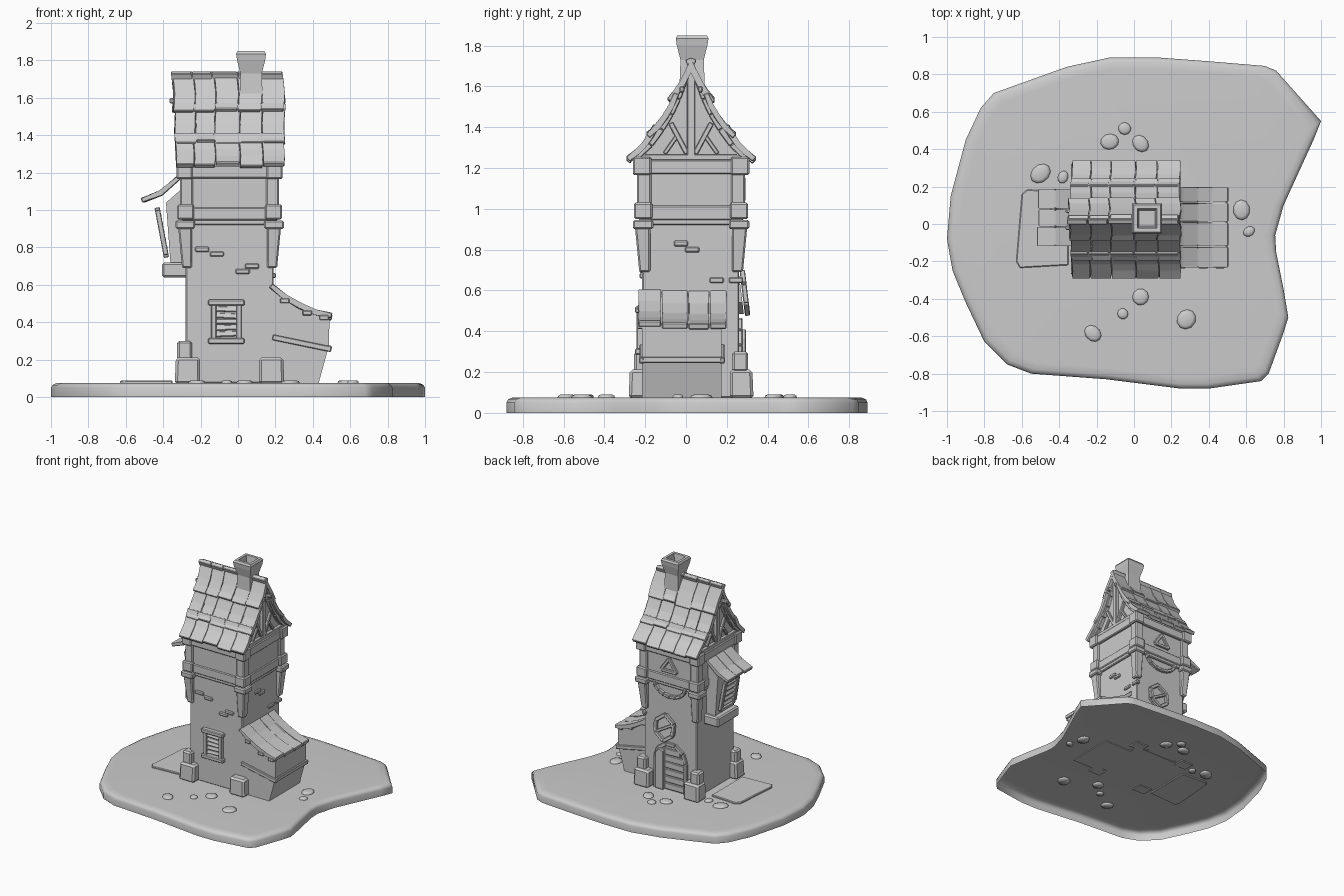
import bpy, bmesh, math, random
from mathutils import Vector

if "Cube" in bpy.data.objects:
    bpy.data.objects.remove(bpy.data.objects["Cube"])

random.seed(4)
R = random.uniform
CX, CY = -0.045, 0.025          # tower centre
mat = bpy.data.materials.new("plain grey")
mat.diffuse_color = (0.6, 0.6, 0.6, 1)
mat.use_nodes = True
mat.node_tree.nodes["Principled BSDF"].inputs["Base Color"].default_value = mat.diffuse_color


def finish(name, bm, bevel=0.0):
    if bevel:
        bmesh.ops.bevel(bm, geom=bm.edges[:], offset=bevel, segments=1, affect='EDGES')
    bmesh.ops.recalc_face_normals(bm, faces=bm.faces[:])
    me = bpy.data.meshes.new(name)
    bm.to_mesh(me)
    bm.free()
    me.materials.append(mat)
    ob = bpy.data.objects.new(name, me)
    bpy.context.collection.objects.link(ob)
    return ob


def loft(name, rings, bevel=0.0, bottom=True):
    """Solid through rings of equal point count, optionally open below."""
    bm = bmesh.new()
    vs = [[bm.verts.new(p) for p in r] for r in rings]
    n = len(vs[0])
    for a, b in zip(vs, vs[1:]):
        for i in range(n):
            bm.faces.new((a[i], a[(i + 1) % n], b[(i + 1) % n], b[i]))
    if bottom:
        bm.faces.new(vs[0])
    bm.faces.new(vs[-1])
    return finish(name, bm, bevel)


def prism(name, pts, axis, lo, hi, bevel=0.0):
    put = {'x': lambda p, h: (h, p[0], p[1]), 'y': lambda p, h: (p[0], h, p[1]),
           'z': lambda p, h: (p[0], p[1], h)}[axis]
    return loft(name, [[put(p, lo) for p in pts], [put(p, hi) for p in pts]], bevel)


def rect(x0, x1, y0, y1, z):
    return [(x0, y0, z), (x1, y0, z), (x1, y1, z), (x0, y1, z)]


def box(name, x0, x1, y0, y1, z0, z1, bevel=0.006):
    return loft(name, [rect(x0, x1, y0, y1, z0), rect(x0, x1, y0, y1, z1)], bevel)


def beam(name, p, q, w, d, hint, bevel=0.004):
    """Bar from p to q, d thick along hint and w wide across it."""
    p, q, h = Vector(p), Vector(q), Vector(hint)
    a = (q - p).normalized()
    s = a.cross(h).normalized() * w / 2
    h = s.cross(a).normalized() * d / 2
    return loft(name, [[e + s + h, e - s + h, e - s - h, e + s - h] for e in (p, q)], bevel)


def chain(name, pts, w, d, hint, closed=False):
    for a, b in zip(pts, pts[1:] + pts[:1] if closed else pts[1:]):
        beam(name, a, b, w, d, hint)


def slab(pts, t):
    """Polyline thickened downwards into a polygon."""
    low = []
    for i, p in enumerate(pts):
        a, b = Vector(pts[max(i - 1, 0)]), Vector(pts[min(i + 1, len(pts) - 1)])
        d = (b - a).normalized()
        n = Vector((d.y, -d.x))
        n = -n if n.y > 0 else n
        low.append(tuple(Vector(p) + n * t))
    return pts + low[::-1]


# ground: a shell with rounded rim, open underneath
out = [(-1, -.08), (-.98, .15), (-.9, .45), (-.82, .62), (-.75, .70), (-.36, .84), (-.13, .89),
       (.13, .89), (.4, .87), (.70, .845), (.76, .82), (1, .55), (.96, .45), (.8, .1), (.755, -.06),
       (.76, -.15), (.8, -.35), (.825, -.5), (.8, -.58), (.72, -.8), (.68, -.84), (.4, -.88),
       (.25, -.88), (-.15, -.83), (-.55, -.8), (-.68, -.75), (-.8, -.63), (-.9, -.42), (-.97, -.25)]
ground = loft("ground", [[(x * k, y * k, z) for x, y in out] for k, z in
                         ((1, 0), (1, .05), (.992, .065), (.972, .074), (.93, .076))], bottom=False)
ground.data.shade_smooth()

# flat paving pad and loose stones
prism("paving_pad", [(-.63, -.2), (-.61, -.235), (-.35, -.22), (-.35, .17), (-.57, .185), (-.6, .16)],
      'z', .066, .089, .005)
for x, y, r in ((-.5, .27, .06), (-.38, .25, .035), (-.13, .44, .05), (-.05, .51, .035), (.035, .43, .05),
                (.575, .075, .055), (.615, -.04, .033), (.035, -.39, .045), (-.06, -.48, .03),
                (-.22, -.585, .05), (.28, -.51, .055)):
    ph, sq = R(0, 3), R(.75, 1)
    ring = [(r * math.cos(i * .628), r * sq * math.sin(i * .628)) for i in range(10)]
    ring = [(u * math.cos(ph) - v * math.sin(ph), u * math.sin(ph) + v * math.cos(ph)) for u, v in ring]
    stone = loft("stone", [[(x + u * k, y + v * k, z) for u, v in ring] for k, z in
                           ((.9, .064), (1, .075), (.9, .085), (.65, .09))])
    stone.data.shade_smooth()

# tower walls
box("lower_wall", -.28, .19, -.215, .26, .074, .93)
box("upper_wall", -.295, .205, -.225, .275, .92, 1.24)
box("middle_belt", -.303, .213, -.233, .283, .945, 1.015)
box("top_belt", -.32, .225, -.25, .295, 1.17, 1.24)

# corners: foot stones, brackets, caps and posts, mirrored about the centre
for sx in (-1, 1):
    for sy in (-1, 1):
        def corner(name, hx, hy, wx, wy, z0, z1, k=1.0, bevel=.008):
            rs = []
            for z, s in ((z0, k), (z1, 1)):
                ox, oy = CX + sx * (hx - .03 * (1 - s)), CY + sy * (hy - .03 * (1 - s))
                ix, iy = CX + sx * (hx - wx), CY + sy * (hy - wy)
                rs.append(rect(min(ox, ix), max(ox, ix), min(oy, iy), max(oy, iy), z))
            loft(name, rs, bevel)
        corner("foot_stone", .287, .30, .13, .11, .07, .212, 1.2, .014)
        if sx * sy > 0 or sy > 0:
            corner("upper_foot_stone", .28, .28, .08, .08, .2, .3, 1, .012)
        corner("corner_bracket", .275, .275, .075, .075, .69, .91, .3)
        corner("lower_cap", .29, .285, .105, .10, .90, .945)
        corner("upper_cap", .28, .28, .09, .09, .95, 1.03)
        corner("corner_post", .265, .265, .07, .07, 1.02, 1.18)
        corner("top_cap", .283, .285, .085, .09, 1.165, 1.255)

# gable walls and timber framing
prism("gable_wall", [(CY - .25, 1.23), (CY + .25, 1.23), (CY + .15, 1.38), (CY + .06, 1.55),
                     (CY, 1.69), (CY - .06, 1.55), (CY - .15, 1.38)], 'x', -.285, .195)
for x in (-.295, .205):
    beam("king_post", (x, CY, 1.24), (x, CY, 1.67), .04, .03, (1, 0, 0))
    beam("gable_tie", (x, CY - .25, 1.252), (x, CY + .25, 1.252), .03, .03, (1, 0, 0))
    for s in (-1, 1):
        chain("curved_rafter", [(x, CY + s * o, z) for o, z in
              ((.27, 1.25), (.2, 1.315), (.145, 1.39), (.1, 1.465), (.065, 1.54), (.025, 1.65))],
              .03, .04, (1, 0, 0))
        beam("gable_brace", (x, CY + s * .02, 1.27), (x, CY + s * .1, 1.42), .025, .022, (1, 0, 0))
        beam("gable_strut", (x, CY + s * .13, 1.27), (x, CY + s * .06, 1.37), .02, .018, (1, 0, 0))
        box("purlin", x - .07 if x < 0 else x - .02, x + .02 if x < 0 else x + .05,
            CY + s * .045 - .012, CY + s * .045 + .012, 1.57, 1.60)

# main roof: three overlapping rows of five curved tiles on both slopes
rows = [[(.0, 1.742), (.022, 1.69), (.055, 1.625), (.085, 1.575), (.118, 1.535)],
        [(.085, 1.57), (.11, 1.51), (.14, 1.455), (.175, 1.41), (.222, 1.37)],
        [(.185, 1.415), (.21, 1.365), (.24, 1.325), (.275, 1.29), (.32, 1.25)]]
for s in (-1, 1):
    for r, row in enumerate(rows):
        sh = (-.006, .006, 0)[r]
        seams = [x + sh + R(-.008, .008) for x in (-.345, -.235, -.125, .01, .125, .248)]
        for a, b in zip(seams, seams[1:]):
            j, t = R(-.012, .008), .026 + R(0, .006)
            poly = slab([(CY + s * o, z + (j if i == 4 else 0)) for i, (o, z) in enumerate(row)], t)
            ends = [[(x + .008 * math.sin((z - 1.2) * 19), y, z) for y, z in poly]
                    for x in (a + .002, b - .002)]
            loft("roof_tile", ends, .004)

# flared hollow chimney
loft("chimney", [rect(.07 - a, .07 + a, .03 - a, .03 + a, z) for a, z in
                 ((.062, 1.6), (.057, 1.73), (.075, 1.80), (.08, 1.835), (.072, 1.85),
                  (.052, 1.85), (.042, 1.77))])

# lean-to on the right side
prism("lean_to_wall", [(.17, .07), (.43, .07), (.485, .27), (.49, .435), (.34, .47), (.17, .58)],
      'y', -.215, .175)
for y in (-.218, .178):
    beam("lean_to_rail", (.185, y, .32), (.5, y, .255), .03, .022, (0, 1, 0))
    for x, z in ((.25, .515), (.37, .45), (.46, .425)):
        box("purlin_end", x - .025, x + .025, y - .02, y + .02, z - .013, z + .013, .004)
beam("lean_to_end_rail", (.487, -.23, .26), (.487, .19, .26), .03, .025, (1, 0, 0))
cuts = [-.235, -.12, .01, .115, .2]
for a, b in zip(cuts, cuts[1:]):
    j = R(-.01, .008)
    prism("lean_to_tile", slab([(.185, .605 + j / 2), (.26, .54 + j), (.34, .49 + j), (.42, .46 + j),
                                (.505, .443 + j)], .03), 'y', a + .002, b - .002, .005)

# window bay on the left side
prism("bay_wall", [(-.27, .68), (-.36, .70), (-.385, 1.04), (-.27, 1.14)], 'y', -.08, .14)
box("bay_sill", -.405, -.27, -.105, .165, .64, .72, .01)
cuts = [-.12, -.015, .08, .19]
for a, b in zip(cuts, cuts[1:]):
    j = R(-.012, .012)
    prism("bay_tile", slab([(-.51 + j, 1.065), (-.42, 1.10), (-.325, 1.185)], .028), 'y', a + .002, b - .002, .005)
n = (-1, 0, -.2)
chain("shutter_frame", [(-.43, -.05, 1.0), (-.43, .11, 1.0), (-.385, .11, .76), (-.385, -.05, .76)],
      .028, .028, n, True)
for i in range(5):
    t = (i + .8) / 5.6
    p = (-.425 + .045 * t, 1.0 - .24 * t)
    beam("shutter_slat", (p[0], -.05, p[1]), (p[0], .11, p[1]), .026, .012, (-1, 0, .5), .002)

# front louvred window
for z in (.505, .30):
    box("window_ledge", -.16, .035, -.25, -.20, z - .016, z + .016)
for x in (-.13, .005):
    box("window_jamb", x - .014, x + .014, -.242, -.20, .31, .50, .004)
for i in range(5):
    z = .335 + i * .034
    beam("window_slat", (-.12, -.222, z), (0, -.222, z + R(-.006, .006)), .026, .012, (0, -1, .4), .002)

# loose bricks in the walls
for x, z in ((-.192, .79), (-.113, .765), (.075, .70), (.025, .672)):
    box("brick", x - .038, x + .038, -.228, -.2, z - .014, z + .014)
for y, z in ((-.025, .83), (.03, .80), (.15, .65), (.245, .65)):
    box("brick", .17, .203, y - .035, y + .035, z - .014, z + .014)

# back: planked door with arched surround and a narrow leaf folded against it
arch = [(.085, .075), (.085, .33), (.06, .40), (-.01, .45), (-.09, .45), (-.16, .40), (-.185, .33), (-.185, .075)]
chain("door_surround", [(x, .262, z) for x, z in arch], .03, .03, (0, 1, 0))
for i in range(6):
    z = .11 + i * .056
    w = .12 if i < 5 else .085
    beam("door_plank", (-.05 - w, .26, z), (-.05 + w, .26, z + R(-.005, .005)), .05, .02, (0, 1, 0))
prism("open_door_leaf", [(.0, .08), (.075, .08), (.075, .37), (.04, .41), (.0, .4)], 'y', .265, .295, .006)

# back: tilted six-sided shutter over the door
hexa = [(0, .485), (.075, .54), (.08, .63), (0, .69), (-.08, .63), (-.075, .54)]
hexa = [(x - .01, .303 - (z - .47) * .12, z) for x, z in hexa]
chain("hex_shutter_frame", hexa, .028, .026, (0, 1, .1), True)
beam("hex_shutter_bar", hexa[1], hexa[4], .022, .02, (0, 1, .1))
loft("hex_shutter_panel", [[(x, .25, z) for x, y, z in hexa], [(x, y - .018, z) for x, y, z in hexa]])

# back: hanging curved brace and three-sided window
chain("hanging_brace", [(CX + .14 * math.cos(a), .268, .94 + .10 * math.sin(a)) for a in
                        [math.pi + math.pi * i / 8 for i in range(9)]], .025, .03, (0, 1, 0))
chain("triangle_window", [(CX - .07, .278, 1.05), (CX + .07, .278, 1.05), (CX, .278, 1.15)],
      .025, .025, (0, 1, 0), True)
